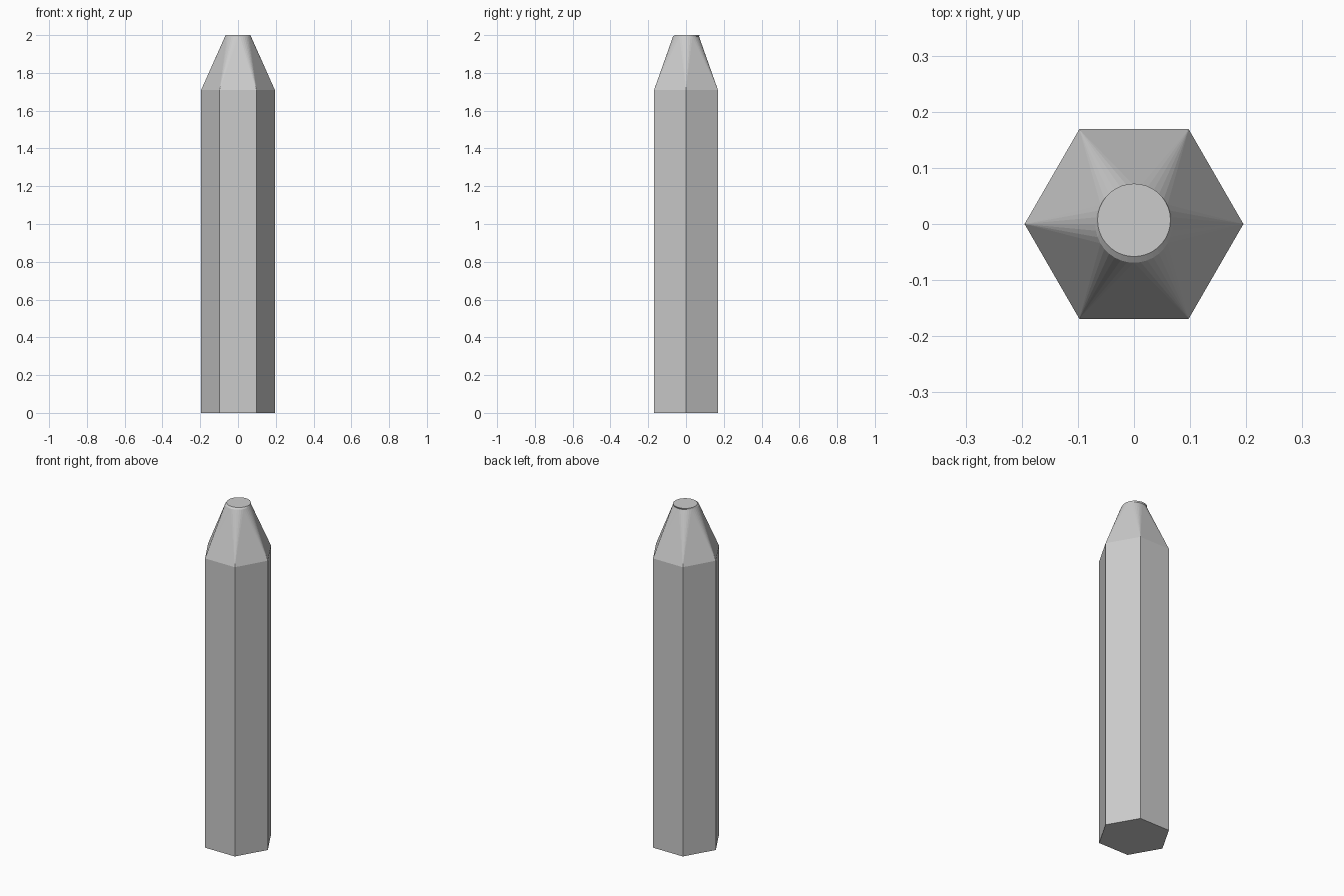
import bpy, bmesh
from math import sin, cos, radians

if "Cube" in bpy.data.objects:
    bpy.data.objects.remove(bpy.data.objects["Cube"])

SEG = 36
PER = SEG // 6


def ring(bm, n, r, z, cx=0.0, cy=0.0):
    return [bm.verts.new((cx + r * cos(radians(360 * i / n)),
                          cy + r * sin(radians(360 * i / n)), z)) for i in range(n)]


def bridge(bm, a, b):
    n = len(a)
    for i in range(n):
        j = (i + 1) % n
        bm.faces.new((a[i], a[j], b[j], b[i]))


bm = bmesh.new()

# Hexagonal shaft
base = ring(bm, 6, 0.195, 0.0)
shoulder = ring(bm, 6, 0.195, 1.71)
bm.faces.new(base[::-1])
bridge(bm, base, shoulder)

# Sharpened taper: a fan from each hexagon corner, a flat triangle between fans
rim = ring(bm, SEG, 0.069, 1.992)
for k in range(6):
    c = k * PER
    for s in range(c - PER // 2, c + PER // 2):
        bm.faces.new((shoulder[k], rim[(s + 1) % SEG], rim[s % SEG]))
    bm.faces.new((shoulder[k], shoulder[(k + 1) % 6], rim[(c + PER // 2) % SEG]))

# Slightly off-centre flat tip
tip = ring(bm, SEG, 0.065, 2.0, 0.0, 0.007)
bridge(bm, rim, tip)
bm.faces.new(tip)

bmesh.ops.recalc_face_normals(bm, faces=bm.faces)
mesh = bpy.data.meshes.new("hexagonal_stick")
bm.to_mesh(mesh)
bm.free()
bpy.context.collection.objects.link(bpy.data.objects.new("hexagonal_stick", mesh))
